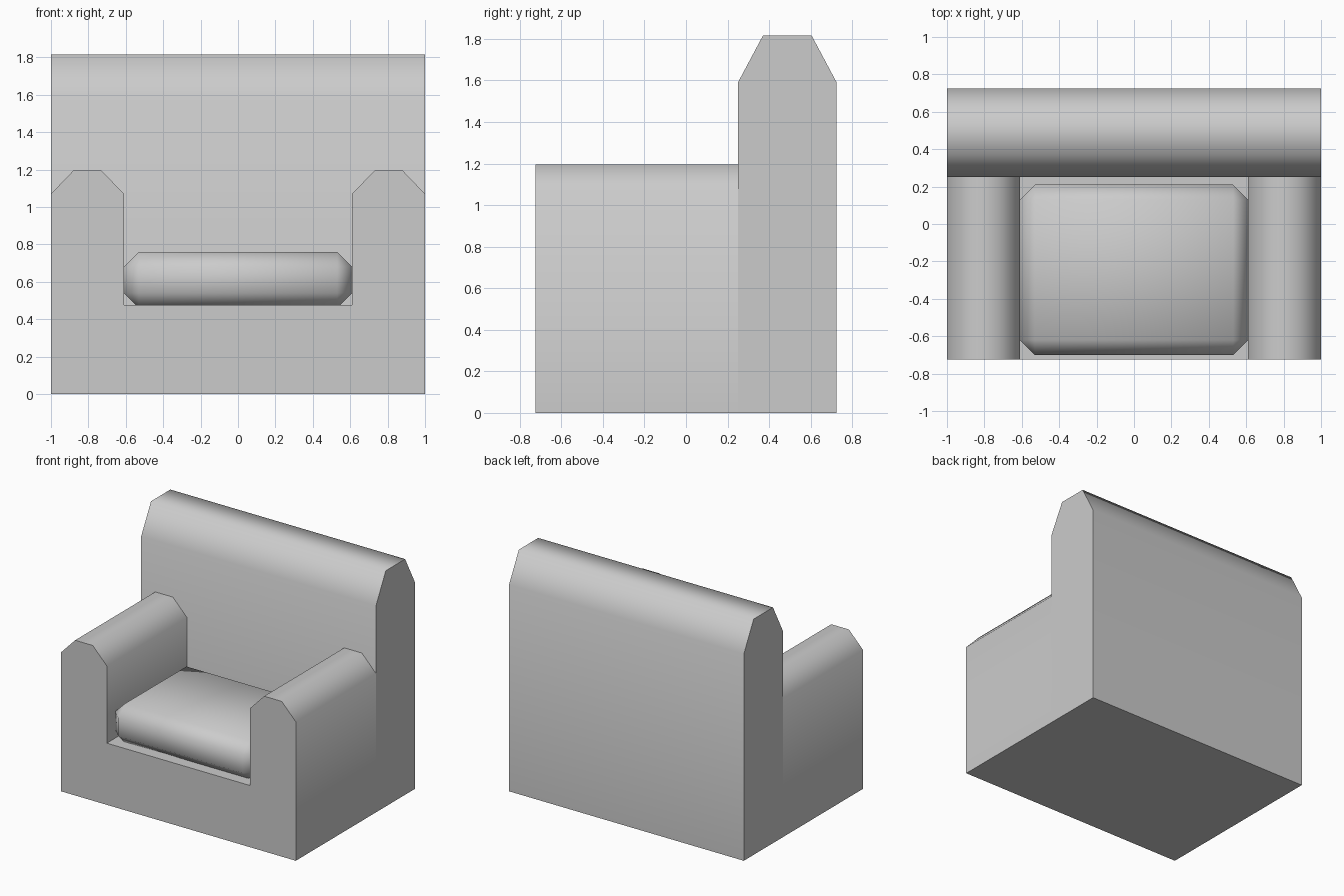
import bpy
import bmesh
import math
from mathutils import Vector

cube = bpy.data.objects.get("Cube")
if cube:
    bpy.data.objects.remove(cube, do_unlink=True)

# Upholstery colour
fabric = bpy.data.materials.new("grey fabric")
fabric.use_nodes = True
grey = (0.6, 0.6, 0.6, 1)
fabric.diffuse_color = grey
fabric.node_tree.nodes["Principled BSDF"].inputs["Base Color"].default_value = grey

WIDTH, FRONT, BACK_FRONT, REAR = 1.0, -0.725, 0.25, 0.725


def finish(name, bm):
    """Turn a bmesh into a smooth-shaded upholstered object."""
    bmesh.ops.recalc_face_normals(bm, faces=bm.faces)
    mesh = bpy.data.meshes.new(name)
    bm.to_mesh(mesh)
    bm.free()
    mesh.materials.append(fabric)
    obj = bpy.data.objects.new(name, mesh)
    bpy.context.collection.objects.link(obj)
    bpy.ops.object.select_all(action="DESELECT")
    obj.select_set(True)
    bpy.context.view_layer.objects.active = obj
    bpy.ops.object.shade_smooth_by_angle(angle=math.radians(70))
    return obj


def extrude_profile(name, points, direction):
    """Sweep a closed outline along a direction."""
    bm = bmesh.new()
    face = bm.faces.new([bm.verts.new(p) for p in points])
    swept = bmesh.ops.extrude_face_region(bm, geom=[face], use_keep_orig=True)
    verts = [v for v in swept["geom"] if isinstance(v, bmesh.types.BMVert)]
    bmesh.ops.translate(bm, verts=verts, vec=Vector(direction))
    return finish(name, bm)


# Seat base with both armrests, one mirrored front outline
half = [(WIDTH, 0), (WIDTH, 1.07), (0.88, 1.195), (0.73, 1.195), (0.61, 1.07), (0.61, 0.475)]
outline = half + [(-x, z) for x, z in reversed(half)]
extrude_profile("base_and_armrests", [(x, FRONT, z) for x, z in outline],
                (0, BACK_FRONT - FRONT, 0))

# Backrest with chamfered top
side = [(BACK_FRONT, 0), (BACK_FRONT, 1.59), (0.37, 1.815),
        (0.605, 1.815), (REAR, 1.59), (REAR, 0)]
extrude_profile("backrest", [(-WIDTH, y, z) for y, z in side], (2 * WIDTH, 0, 0))

# Seat cushion, a box with bevelled edges resting in the seat
bm = bmesh.new()
bmesh.ops.create_cube(bm, size=1)
bmesh.ops.scale(bm, verts=bm.verts, vec=(1.22, 0.91, 0.30))
bmesh.ops.translate(bm, verts=bm.verts, vec=(0, -0.245, 0.61))
bmesh.ops.bevel(bm, geom=bm.edges[:], offset=0.08, segments=1, affect="EDGES")
finish("seat_cushion", bm)
